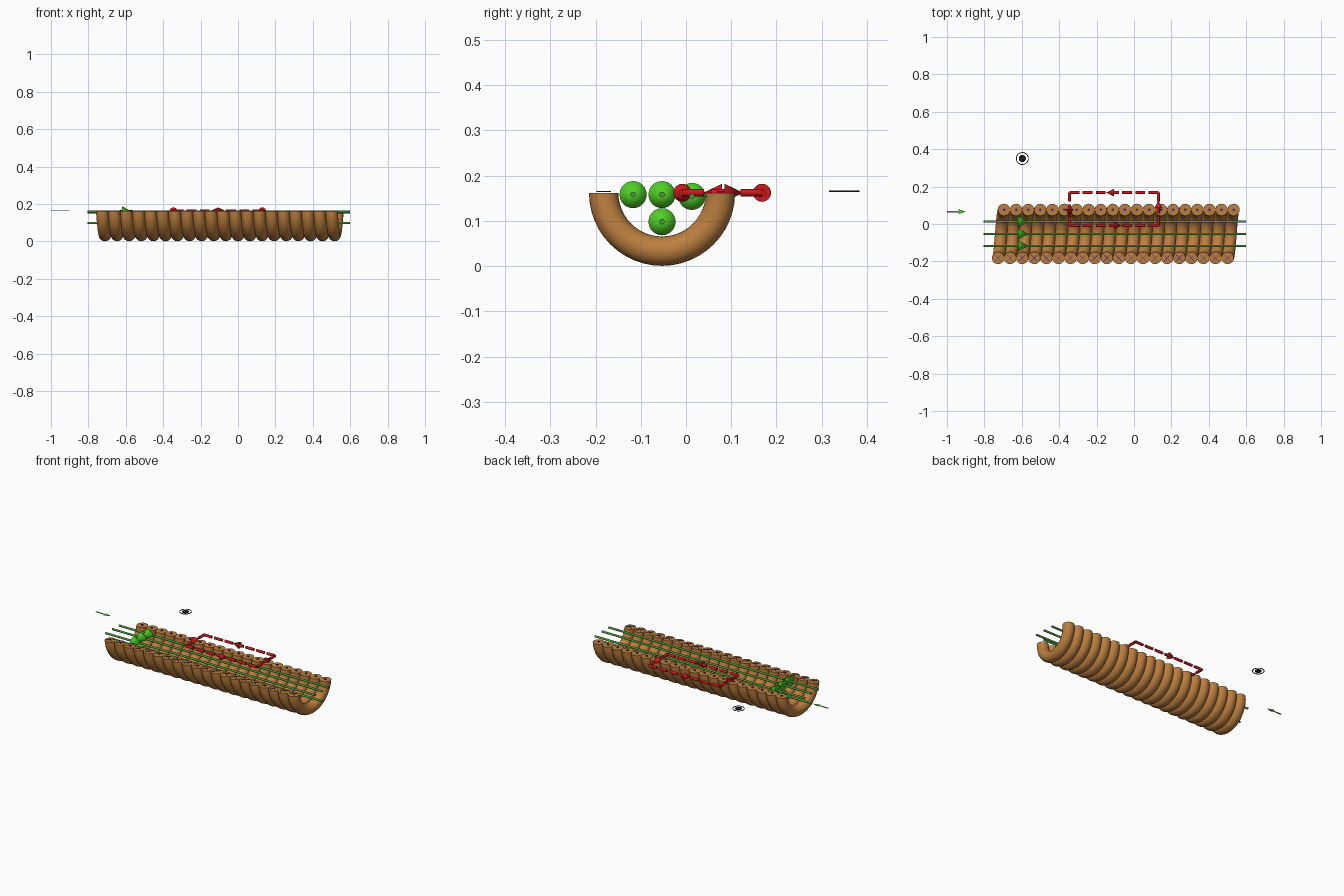
import bpy, bmesh
from math import pi, sin, cos
from mathutils import Vector

if "Cube" in bpy.data.objects:
    bpy.data.objects.remove(bpy.data.objects["Cube"])

Z = 0.162            # height of the cut plane
YC = -0.053          # coil axis
PITCH, TURNS = 0.0646, 20
COIL_R, WIRE_R = 0.129, 0.0325


def material(name, rgb):
    m = bpy.data.materials.new(name)
    m.diffuse_color = (*rgb, 1)
    m.use_nodes = True
    m.node_tree.nodes["Principled BSDF"].inputs["Base Color"].default_value = m.diffuse_color
    return m


copper = material("copper", (0.50, 0.21, 0.05))
green = material("field_green", (0.08, 0.62, 0.02))
dark_green = material("line_green", (0.07, 0.32, 0.04))
red = material("loop_red", (0.58, 0.01, 0.01))
navy = material("navy", (0.05, 0.02, 0.25))
black = material("black", (0.01, 0.01, 0.01))


def finish(name, bm, mat):
    bmesh.ops.recalc_face_normals(bm, faces=bm.faces)
    me = bpy.data.meshes.new(name)
    bm.to_mesh(me)
    bm.free()
    me.materials.append(mat)
    ob = bpy.data.objects.new(name, me)
    bpy.context.collection.objects.link(ob)
    bpy.context.view_layer.objects.active = ob
    bpy.ops.object.select_all(action='DESELECT')
    ob.select_set(True)
    bpy.ops.object.shade_smooth_by_angle(angle=0.7)
    return ob


def rod(bm, a, b, r1, r2=None, seg=16):
    """Capped cylinder or cone from a to b."""
    a, b = Vector(a), Vector(b)
    d = b - a
    mat = d.to_track_quat('Z', 'Y').to_matrix().to_4x4()
    mat.translation = (a + b) / 2
    bmesh.ops.create_cone(bm, cap_ends=True, segments=seg, radius1=r1,
                          radius2=r1 if r2 is None else r2,
                          depth=d.length, matrix=mat)


def plate(bm, pts, z, t=0.002):
    """Thin flat polygon."""
    f = bm.faces.new([bm.verts.new((x, y, z)) for x, y in pts])
    ext = bmesh.ops.extrude_face_region(bm, geom=[f])["geom"]
    bmesh.ops.translate(bm, vec=(0, 0, t),
                        verts=[v for v in ext if isinstance(v, bmesh.types.BMVert)])
    bm.faces.ensure_lookup_table()


# Coil: half turns of wire, each leaning half a pitch from front to back
bm = bmesh.new()
STEPS, SIDES = 24, 20
rings = []
for i in range(STEPS + 1):
    t = i / STEPS
    a = pi + pi * t
    ring = []
    for j in range(SIDES):
        b = 2 * pi * j / SIDES
        r = COIL_R + WIRE_R * cos(b)
        ring.append(bm.verts.new((PITCH / 2 * t + WIRE_R * sin(b), r * cos(a), r * sin(a))))
    rings.append(ring)
for p, q in zip(rings, rings[1:]):
    for j in range(SIDES):
        k = (j + 1) % SIDES
        bm.faces.new((p[j], p[k], q[k], q[j]))
bm.faces.new(rings[0])
bm.faces.new(rings[-1])
turn = finish("coil_turn_1", bm, copper)
X0 = -0.727
turn.location = (X0, YC, Z)
for n in range(1, TURNS):
    ob = turn.copy()
    ob.name = f"coil_turn_{n + 1}"
    ob.location.x = X0 + n * PITCH
    bpy.context.collection.objects.link(ob)

# Current marks on the cut wire ends: crosses in front, dots at the back
crosses, dots = bmesh.new(), bmesh.new()
for n in range(TURNS):
    x, y, s, w = X0 + n * PITCH, YC - COIL_R, 0.016, 0.0018
    for k in (1, -1):
        plate(crosses, [(x - s - w, y - k * s), (x - s + w, y - k * s),
                        (x + s + w, y + k * s), (x + s - w, y + k * s)], Z + 0.002)
    x, y = x + PITCH / 2, YC + COIL_R
    rod(dots, (x, y, Z + 0.001), (x, y, Z + 0.004), 0.007)
finish("current_in_crosses", crosses, navy)
finish("current_out_dots", dots, navy)

# Field lines with arrowheads
lines, heads = bmesh.new(), bmesh.new()
for y, z in ((-0.117, 0.158), (YC, 0.158), (0.013, 0.154), (YC, 0.098)):
    rod(lines, (-0.805, y, z), (0.60, y, z), 0.006)
    rod(heads, (-0.62, y, z), (-0.565, y, z), 0.030, 0, 24)
finish("field_lines", lines, dark_green)
finish("field_arrowheads", heads, green)

# Dashed rectangular loop with a direction arrow on each side
dashes, arrows = bmesh.new(), bmesh.new()
xa, xb, ya, yb = -0.345, 0.130, -0.008, 0.168
corners = [Vector((x, y, Z)) for x, y in ((xa, ya), (xb, ya), (xb, yb), (xa, yb))]
for i, a in enumerate(corners):
    b = corners[(i + 1) % 4]
    count = 7 if i % 2 == 0 else 3
    span = b - a
    period = span / (count - 0.25)
    for k in range(count):
        rod(dashes, a + period * k, a + period * (k + 0.75), 0.008)
    d = span.normalized()
    mid = (a + b) / 2 + d * (0.025 if i == 1 else 0.02)
    rod(arrows, mid - d * 0.02, mid + d * 0.022, 0.020, 0, 24)
finish("loop_dashes", dashes, red)
finish("loop_arrowheads", arrows, red)

# Point marker: dot inside a thin ring
bm = bmesh.new()
PX, PY = -0.597, 0.350
rod(bm, (PX, PY, 0.164), (PX, PY, 0.167), 0.019, seg=32)
finish("point_dot", bm, black)
bm = bmesh.new()
N = 40
loops = [[bm.verts.new((PX + r * cos(2 * pi * k / N), PY + r * sin(2 * pi * k / N), z))
          for k in range(N)]
         for r, z in ((0.030, 0.164), (0.034, 0.164), (0.034, 0.167), (0.030, 0.167))]
for i in range(4):
    p, q = loops[i], loops[(i + 1) % 4]
    for k in range(N):
        m = (k + 1) % N
        bm.faces.new((p[k], p[m], q[m], q[k]))
finish("point_ring", bm, black)

# Small flat vector arrow at the left end
bm = bmesh.new()
plate(bm, [(-1.0, 0.062), (-0.935, 0.062), (-0.94, 0.053), (-0.90, 0.066),
           (-0.94, 0.079), (-0.935, 0.070), (-1.0, 0.070)], 0.165)
finish("vector_arrow", bm, green)
